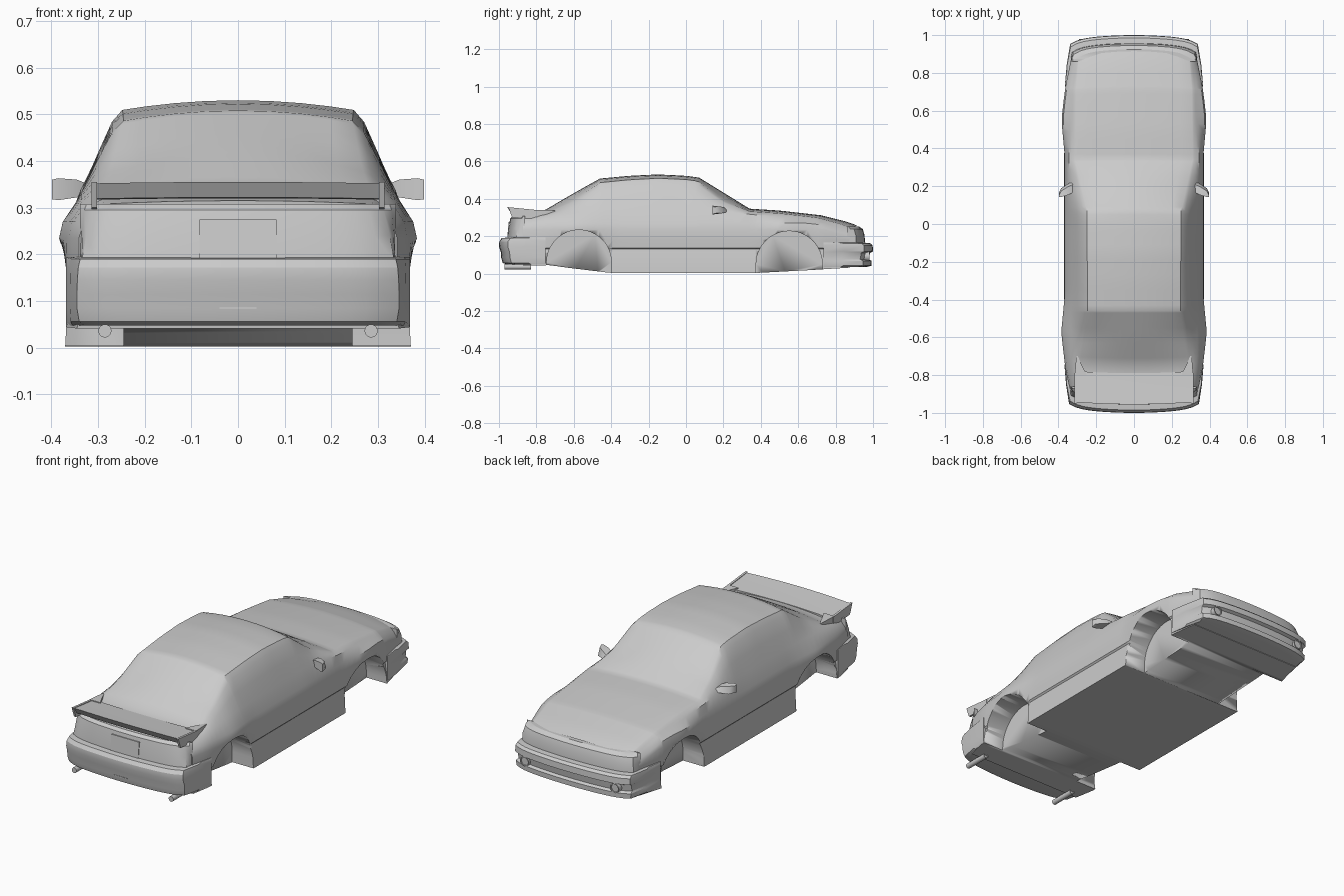
import bpy, bmesh, math

old = bpy.data.objects.get("Cube")
if old:
    bpy.data.objects.remove(old)

grey = bpy.data.materials.new("body_grey")
grey.use_nodes = True
tone = (0.6, 0.6, 0.6, 1)
grey.diffuse_color = tone
grey.node_tree.nodes["Principled BSDF"].inputs["Base Color"].default_value = tone


def finish(name, bm, angle=32):
    bmesh.ops.recalc_face_normals(bm, faces=bm.faces[:])
    mesh = bpy.data.meshes.new(name)
    bm.to_mesh(mesh)
    bm.free()
    obj = bpy.data.objects.new(name, mesh)
    bpy.context.collection.objects.link(obj)
    mesh.materials.append(grey)
    smooth(obj, angle)
    return obj


def smooth(obj, angle=32):
    bpy.ops.object.select_all(action='DESELECT')
    obj.select_set(True)
    bpy.context.view_layer.objects.active = obj
    bpy.ops.object.shade_smooth_by_angle(angle=math.radians(angle))


def loft(name, rings, angle=32, back=False):
    """Skin closed rings; back=True closes the open rear with a single face."""
    bm = bmesh.new()
    rows = [[bm.verts.new(p) for p in ring] for ring in rings]
    n = len(rows[0])
    for a, b in zip(rows, rows[1:]):
        for i in range(n - 1 if back else n):
            j = (i + 1) % n
            bm.faces.new((a[i], a[j], b[j], b[i]))
    if back:
        bm.faces.new([r[0] for r in rows] + [r[-1] for r in reversed(rows)])
    bm.faces.new(rows[0])
    bm.faces.new(rows[-1])
    return finish(name, bm, angle)


def curve(*pts):
    def f(y):
        if y <= pts[0][0]:
            return pts[0][1]
        for (a, u), (b, v) in zip(pts, pts[1:]):
            if y <= b:
                return u + (v - u) * (y - a) / (b - a)
        return pts[-1][1]
    return f


# Lengthwise curves of the body shell
top = curve((-.94, .31), (-.75, .342), (-.6, .43), (-.46, .508), (-.3, .523), (-.15, .53),
            (0, .523), (.07, .513), (.34, .347), (.5, .337), (.72, .312), (.86, .277), (.93, .252))
roof_w = curve((-.94, .29), (-.75, .285), (-.46, .245), (.07, .25), (.34, .31), (.72, .305), (.93, .29))
drop = curve((-.94, .006), (-.75, .015), (-.6, .04), (-.46, .022), (.05, .02), (.2, .045), (.34, .015), (.93, .015))
belt_z = curve((-.94, .27), (-.75, .31), (-.5, .335), (.1, .34), (.34, .317), (.72, .28), (.93, .225))
belt_w = curve((-.94, .315), (-.7, .335), (0, .333), (.34, .345), (.72, .335), (.93, .31))
waist_w = curve((-.94, .335), (-.8, .362), (-.57, .385), (-.38, .367), (.36, .367), (.55, .384), (.75, .362), (.93, .33))
floor_z = curve((-.97, .04), (-.745, .045), (-.4, .003), (.37, .003), (.98, .035))


def section(y):
    zt, zb, bw, w = top(y), belt_z(y), belt_w(y), waist_w(y)
    rw, zr, fl = roof_w(y), top(y) - drop(y), floor_z(y)
    low = min(w, .366)
    h = max(zr - zb, .01)
    half = [(low + .004, fl), (low + .001, .06), (low - .008, .115), (low - .01, .13), (low - .002, .138),
            ((low + w) / 2, .18), (w, min(.235, zb - .035)), (w - .008, min(.27, zb - .018)),
            (bw, zb), (bw + (rw - bw) * .38, zb + h * .45), (bw + (rw - bw) * .74, zb + h * .85), (rw, zr)]
    half += [(rw * t, zr + (zt - zr) * (1 - t * t)) for t in (.8, .55, .28)]
    full = half + [(0, zt)] + [(-x, z) for x, z in reversed(half)]
    k = max(0, abs(y) - .65) / .28
    bow = -math.copysign(.04 * k, y)
    return [(x, y + bow * (x / .33) ** 2, z) for x, z in full]


ys = sorted({-.91, -.46, -.15, .07, .34, .72, .915} | {round(-.87 + .04 * i, 2) for i in range(45)})
body = loft("body_shell", [section(y) for y in ys])


# Wrapped end pieces: rows of (y, z, half width) bowed across the car
def wrap(name, rows, back, side):
    rings = []
    for y, z, w in rows:
        s = 1 if y > 0 else -1
        half = []
        for i in range(1, 11):
            t = i / 10
            half.append((w * t, y - s * (.025 * t * t + .022 * t ** 8), z))
        ye = half[-1][1]
        half += [(w + (side - w) * .65, ye * .5 + back * .5, z), (side, back, z)]
        rings.append([(-x, a, b) for x, a, b in reversed(half)] + [(0, y, z)] + half)
    return loft(name, rings, 30, True)


front_bumper = wrap("front_bumper", [(.95, .166, .33), (.985, .162, .335), (.998, .15, .338), (1, .118, .338),
                    (.984, .11, .334), (.978, .076, .334), (.993, .068, .338), (.992, .042, .336),
                    (.96, .034, .33)], .735, .366)
wrap("nose_panel", [(.925, .252, .3), (.945, .238, .318), (.955, .205, .325), (.957, .16, .328)], .86, .335)
rear_bumper = wrap("rear_bumper", [(-.94, .194, .335), (-.985, .19, .338), (-.998, .172, .342), (-1, .145, .344),
                   (-.99, .115, .345), (-.988, .085, .345), (-.98, .056, .34), (-.95, .048, .33)], -.75, .368)
wrap("tail_panel", [(-.925, .308, .298), (-.94, .295, .312), (-.95, .24, .325), (-.955, .185, .335)], -.86, .338)


# Wheel arches
def arch(y, z, r):
    pts = [(y + r * math.cos(math.pi * i / 24), z + r * math.sin(math.pi * i / 24)) for i in range(25)]
    return [(y + r, -.1)] + pts + [(y - r, -.1)]


for y, z, r in ((-.572, .06, .173), (.552, .05, .177)):
    for s in (1, -1):
        cutter = loft("arch_cutter", [[(s * x, a, b) for a, b in arch(y, z, r)] for x in (.245, .5)])
        cutter.hide_render = True
        for obj in (body, front_bumper, rear_bumper):
            mod = obj.modifiers.new("arch", 'BOOLEAN')
            mod.operation = 'DIFFERENCE'
            mod.solver = 'EXACT'
            mod.object = cutter
            bpy.context.view_layer.objects.active = obj
            bpy.ops.object.modifier_move_to_index(modifier=mod.name, index=0)
            bpy.ops.object.modifier_apply(modifier=mod.name)
        bpy.data.objects.remove(cutter)

# Tail spoiler: blade with two forward arms
blade = [(-.955, .355), (-.88, .346), (-.79, .337), (-.79, .325), (-.91, .32), (-.935, .322)]
loft("spoiler_blade", [[(x / 10 * .31, y + .012 * (x / 10) ** 2, z - .003 * (x / 10) ** 2) for y, z in blade]
                       for x in range(-10, 11)])
for s, side in ((1, "left"), (-1, "right")):
    loft(side + "_spoiler_arm", [[(s * a, y, lo), (s * b, y, lo), (s * b, y, hi), (s * a, y, hi)]
         for y, a, b, lo, hi in ((-.7, .297, .305, .31, .338), (-.75, .275, .31, .3, .34),
                                 (-.8, .25, .313, .3, .341))])
    loft(side + "_spoiler_end", [[(s * x, y, z) for y, z in
         ((-.95, .355), (-.79, .339), (-.79, .29), (-.93, .3))] for x in (.302, .314)])
    # Door mirror
    loft(side + "_mirror", [[(s * x, y, lo), (s * x, f, lo + .006), (s * x, f - .015, hi - .004), (s * x, y, hi)]
         for x, y, f, lo, hi in ((.32, .17, .225, .33, .35), (.345, .155, .215, .322, .36),
                                 (.385, .143, .19, .316, .363), (.398, .142, .165, .318, .36))])

    # Round parts pointing along the car
    def tube(name, x, y, z, r, depth):
        rings = [[(s * x + q * math.cos(a), b, z + q * math.sin(a)) for a in
                  [math.tau * i / 20 for i in range(20)]]
                 for q, b in ((r, y - depth / 2), (r, y + depth / 2), (r * .8, y + depth / 2),
                              (r * .8, y + depth / 2 - .006))]
        loft(name, rings)

    tube(side + "_fog_lamp", .265, .955, .092, .026, .05)
    tube(side + "_exhaust_tip", .285, -.9, .036, .014, .14)

# Licence plate panel, rear slot and cowl strip
def plate(name, x, z0, z1, y0, y1, d):
    loft(name, [[(-x, y, z), (x, y, z), (x, y + d, z), (-x, y + d, z)] for z, y in ((z0, y0), (z1, y1))])


plate("plate_panel", .082, .192, .275, -.956, -.948, .009)
plate("bumper_slot", .04, .083, .087, -.99, -.99, .006)
